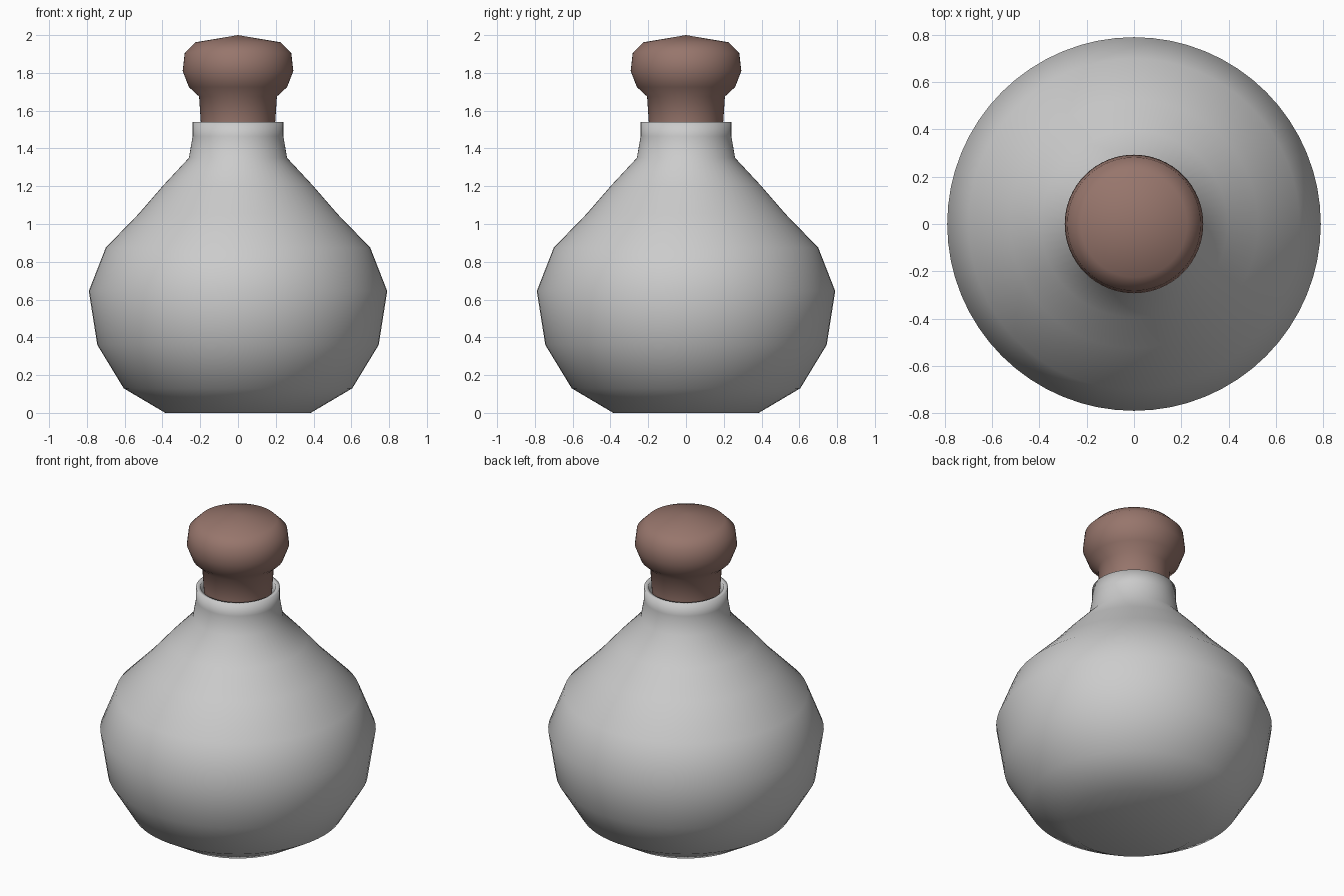
import bpy, bmesh, math

if "Cube" in bpy.data.objects:
    bpy.data.objects.remove(bpy.data.objects["Cube"])

SEGMENTS = 64


def lathe(name, profile, color=None):
    """Spin an (r, z) profile around the z axis into a smooth object."""
    bm = bmesh.new()
    verts = [bm.verts.new((r, 0, z)) for r, z in profile]
    edges = [bm.edges.new(pair) for pair in zip(verts, verts[1:])]
    bmesh.ops.spin(bm, geom=verts + edges, cent=(0, 0, 0), axis=(0, 0, 1),
                   angle=math.tau, steps=SEGMENTS)
    bmesh.ops.remove_doubles(bm, verts=bm.verts, dist=1e-4)
    bmesh.ops.recalc_face_normals(bm, faces=bm.faces)
    for f in bm.faces:
        f.smooth = True
    mesh = bpy.data.meshes.new(name)
    bm.to_mesh(mesh)
    bm.free()
    obj = bpy.data.objects.new(name, mesh)
    bpy.context.collection.objects.link(obj)
    if color:
        mat = bpy.data.materials.new(name + "_material")
        mat.diffuse_color = color
        mat.use_nodes = True
        mat.node_tree.nodes["Principled BSDF"].inputs["Base Color"].default_value = mat.diffuse_color
        mesh.materials.append(mat)
    return obj


# Round bottle body, open at the neck, with a thin wall
bottle = lathe("bottle", [
    (0, 0), (0.385, 0), (0.605, 0.13), (0.745, 0.36), (0.79, 0.645),
    (0.70, 0.875), (0.525, 1.055), (0.395, 1.205), (0.26, 1.35),
    (0.24, 1.465), (0.24, 1.54)])
wall = bottle.modifiers.new("wall", "SOLIDIFY")
wall.thickness = 0.025
wall.offset = -1

# Stopper pushed into the neck, with a rounded knob on top
lathe("stopper", [
    (0, 1.40), (0.19, 1.40), (0.197, 1.54), (0.206, 1.675), (0.26, 1.725),
    (0.293, 1.81), (0.282, 1.905), (0.225, 1.962), (0, 2.0)],
    (0.31, 0.18, 0.15, 1))
